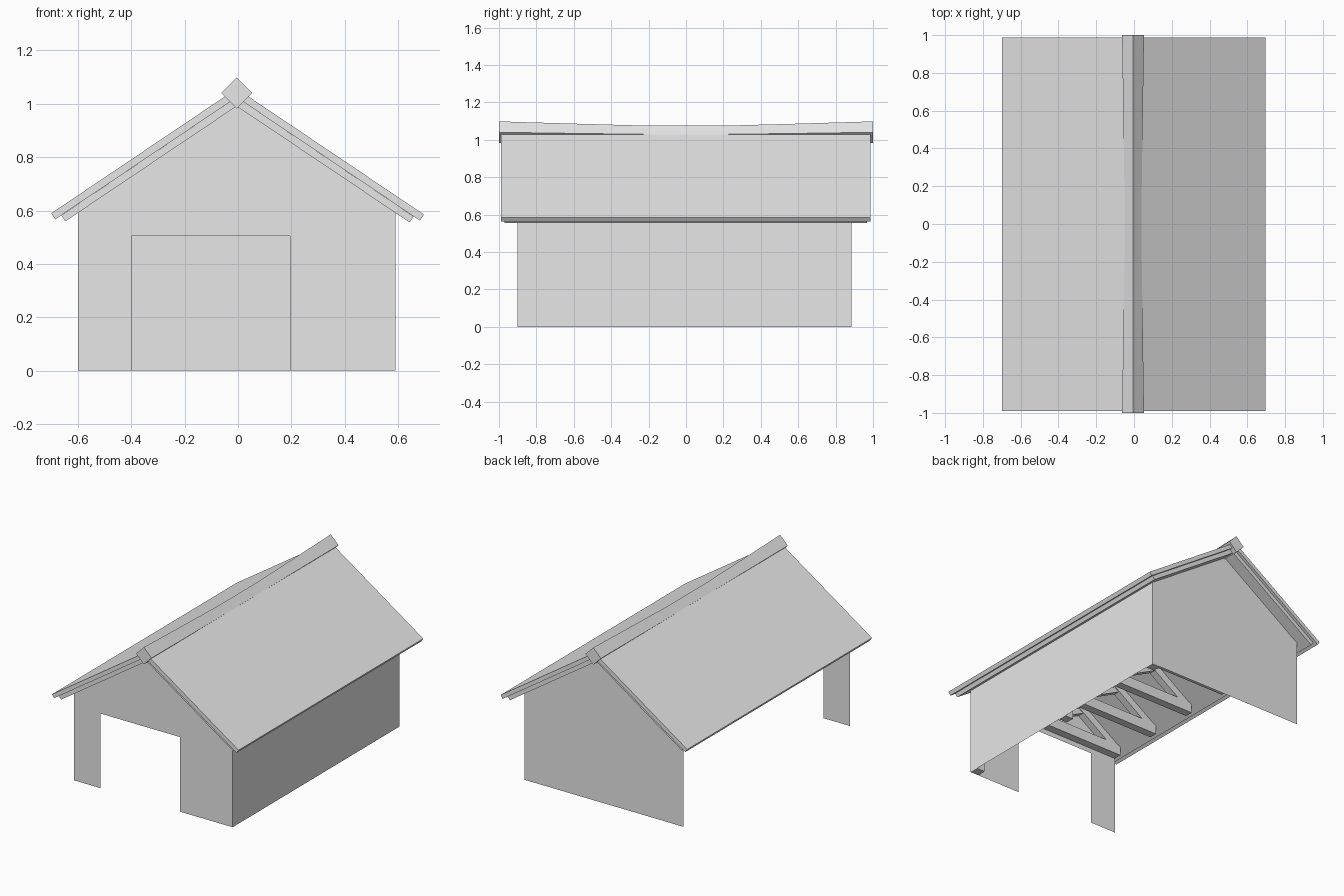
import bpy
from mathutils import Vector

if "Cube" in bpy.data.objects:
    bpy.data.objects.remove(bpy.data.objects["Cube"])

CX, SLOPE = -0.005, 0.6725          # ridge x position and roof pitch
Y0, Y1 = -0.90, 0.885               # front and back wall planes
XL, XR = -0.60, 0.59                # left and right wall planes

grey = bpy.data.materials.new("plain grey")
grey.diffuse_color = (0.8, 0.8, 0.8, 1)
grey.use_nodes = True
grey.node_tree.nodes["Principled BSDF"].inputs["Base Color"].default_value = grey.diffuse_color


def make(name, verts, faces):
    me = bpy.data.meshes.new(name)
    me.from_pydata([tuple(v) for v in verts], [], faces)
    me.materials.append(grey)
    ob = bpy.data.objects.new(name, me)
    bpy.context.collection.objects.link(ob)
    return ob


def loft(name, sections):
    """Closed solid through matching cross-sections."""
    n = len(sections[0])
    verts = [v for s in sections for v in s]
    faces = [list(range(n))[::-1], [len(verts) - n + i for i in range(n)]]
    for k in range(len(sections) - 1):
        for i in range(n):
            j = (i + 1) % n
            faces.append([k * n + i, k * n + j, (k + 1) * n + j, (k + 1) * n + i])
    return make(name, verts, faces)


def extrude_y(name, profile, y0, y1):
    return loft(name, [[(x, y, z) for x, z in profile] for y in (y0, y1)])


def bar(name, a, b, width, y, depth):
    """Straight timber between two (x, z) points."""
    a, b = Vector(a), Vector(b)
    d = (b - a).normalized() * width / 2
    n = Vector((-d.y, d.x))
    return extrude_y(name, [a - n, b - n, b + n, a + n], y - depth / 2, y + depth / 2)


def roof_z(x, top):
    return top - abs(x - CX) * SLOPE


# Front wall: gabled sheet with an off-centre door opening
wt = 0.998
front = [(XL, 0), (-0.40, 0), (-0.40, 0.505), (0.195, 0.505), (0.195, 0), (XR, 0),
         (XR, roof_z(XR, wt)), (CX, wt), (XL, roof_z(XL, wt))]
make("front_wall", [(x, Y0, z) for x, z in front],
     [[0, 1, 2, 8], [2, 3, 6, 7, 8], [3, 4, 5, 6]])

# Back wall: plain gabled sheet
back = [(XL, 0), (XL, roof_z(XL, wt)), (CX, wt), (XR, roof_z(XR, wt)), (XR, 0)]
make("back_wall", [(x, Y1, z) for x, z in back], [list(range(5))])

# Right wall (the left side is open)
zr = roof_z(XR, wt)
make("right_wall", [(XR, Y0, 0), (XR, Y1, 0), (XR, Y1, zr), (XR, Y0, zr)], [[0, 1, 2, 3]])


# Roof: two stacked layers on each side
def roof_layer(name, top, eave_x, y0, y1):
    side = 1 if eave_x > CX else -1
    zt = roof_z(eave_x, top)
    profile = [(CX, top), (eave_x, zt), (eave_x - side * 0.015, zt - 0.0225), (CX, top - 0.033)]
    extrude_y(name, profile if side < 0 else profile[::-1], y0, y1)


for label, outer, inner in (("left", -0.70, -0.662), ("right", 0.697, 0.658)):
    roof_layer(label + "_roof_outer", 1.057, outer, -0.99, 0.987)
    roof_layer(label + "_roof_lining", 1.024, inner, -0.97, 0.967)

# Ridge beam: diamond section, thinner and sagging towards the middle
sections = []
for y in (-1, -0.6, -0.2, 0.2, 0.6, 1):
    r = {1: 0.058, 0.6: 0.052, 0.2: 0.046}[abs(y)]
    zc = {1: 1.040, 0.6: 1.034, 0.2: 1.029}[abs(y)]
    sections.append([(CX, y, zc - r), (CX + r, y, zc), (CX, y, zc + r), (CX - r, y, zc)])
loft("ridge_beam", sections)

# Roof trusses: tie beam, rafters, king post and struts
for i, y in enumerate((-0.87, -0.52, -0.17, 0.18, 0.53, 0.855)):
    tag = "truss_%d_" % (i + 1)
    bar(tag + "tie_beam", (XL + 0.005, 0.572), (XR - 0.005, 0.572), 0.07, y, 0.055)
    bar(tag + "king_post", (CX, 0.60), (CX, 0.98), 0.04, y, 0.05)
    for side, s in (("left", -1), ("right", 1)):
        xe = CX + s * 0.57
        bar(tag + side + "_rafter", (xe, roof_z(xe, 0.96)), (CX, 0.96), 0.05, y, 0.05)
        xm = CX + s * 0.29
        bar(tag + side + "_strut", (CX, 0.61), (xm, roof_z(xm, 0.95)), 0.035, y, 0.04)

# Posts inside the right wall
for label, y in (("front", -0.868), ("middle", 0.0), ("back", 0.853)):
    bar("right_post_" + label, (XR - 0.033, 0.0), (XR - 0.033, 0.57), 0.06, y, 0.06)

# Make all faces point outwards
import bmesh
for ob in bpy.context.collection.objects:
    bm = bmesh.new()
    bm.from_mesh(ob.data)
    if ob.name not in ("front_wall", "back_wall", "right_wall"):
        bmesh.ops.recalc_face_normals(bm, faces=bm.faces)
    bm.to_mesh(ob.data)
    bm.free()
